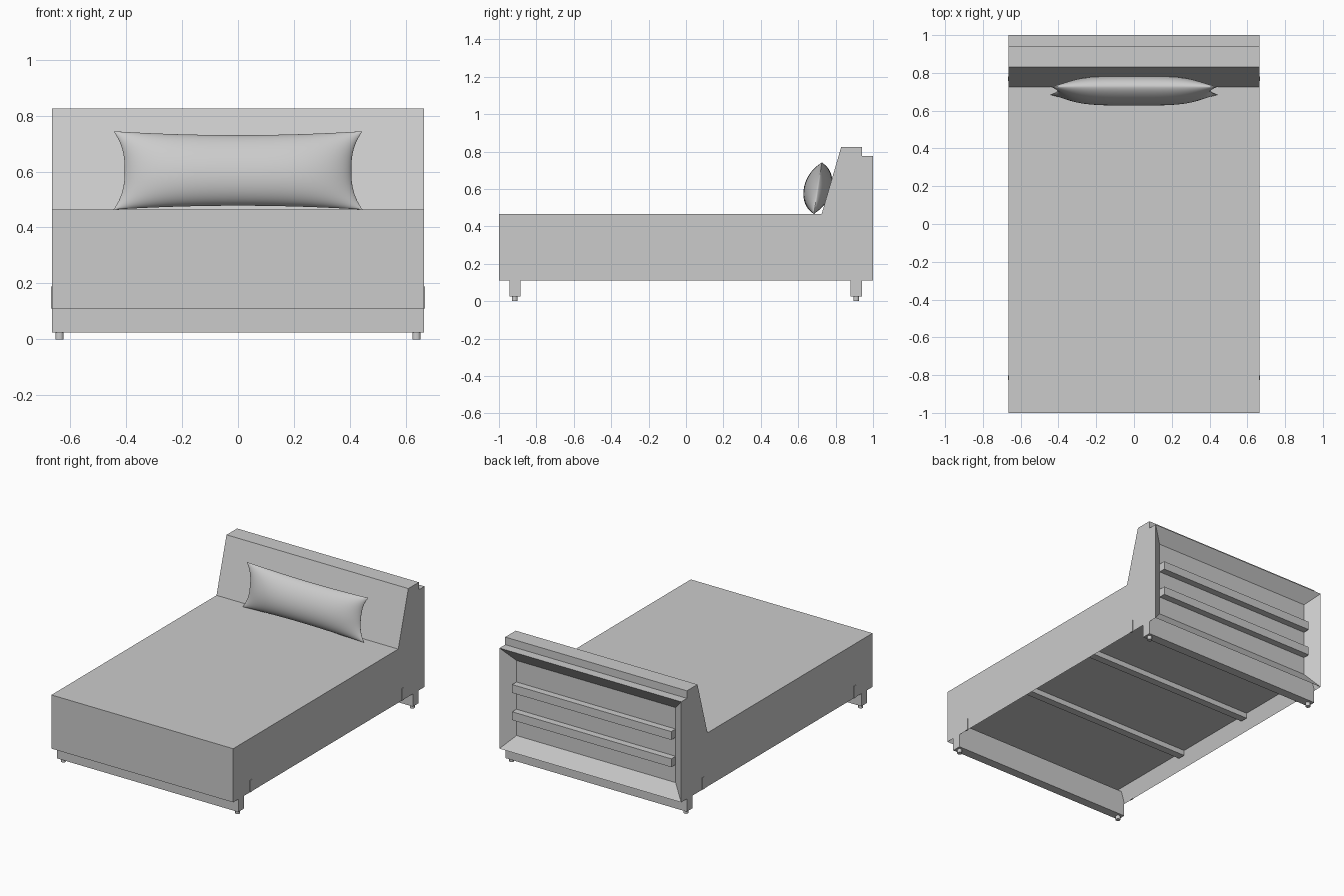
import bpy, bmesh, math
from mathutils import Vector, Matrix

if "Cube" in bpy.data.objects:
    bpy.data.objects.remove(bpy.data.objects["Cube"], do_unlink=True)

grey = bpy.data.materials.new("light_grey")
grey.use_nodes = True
COLOR = (0.6, 0.6, 0.6, 1)
grey.diffuse_color = COLOR
grey.node_tree.nodes["Principled BSDF"].inputs["Base Color"].default_value = COLOR


def finish(bm, name):
    bmesh.ops.recalc_face_normals(bm, faces=bm.faces)
    mesh = bpy.data.meshes.new(name)
    bm.to_mesh(mesh)
    bm.free()
    mesh.materials.append(grey)
    obj = bpy.data.objects.new(name, mesh)
    bpy.context.collection.objects.link(obj)
    return obj


def box(name, x, y, z):
    """Box from (min, max) ranges on each axis."""
    bm = bmesh.new()
    size = [r[1] - r[0] for r in (x, y, z)]
    mid = [(r[0] + r[1]) / 2 for r in (x, y, z)]
    bmesh.ops.create_cube(bm, size=1, matrix=Matrix.Translation(mid) @ Matrix.Diagonal((*size, 1)))
    return finish(bm, name)


def recess(bm, normal, thickness, depth):
    """Inset the face pointing along normal and push it inwards."""
    bm.normal_update()
    normal = Vector(normal)
    face = max((f for f in bm.faces if f.normal.dot(normal) > 0.99), key=lambda f: f.calc_area())
    bmesh.ops.inset_region(bm, faces=[face], thickness=thickness, use_even_offset=True)
    rim = list(face.verts)
    bmesh.ops.translate(bm, verts=rim, vec=-normal * depth)
    return rim


# Bed body with sloped headboard, hollow underside and framed back
W = 0.665
profile = [(-1, 0.11), (1, 0.11), (1, 0.775), (0.94, 0.775),
           (0.94, 0.825), (0.83, 0.825), (0.725, 0.465), (-1, 0.465)]
bm = bmesh.new()
side = bm.faces.new([bm.verts.new((-W, y, z)) for y, z in profile])
ext = bmesh.ops.extrude_face_region(bm, geom=[side])
bmesh.ops.translate(bm, verts=[v for v in ext["geom"] if isinstance(v, bmesh.types.BMVert)],
                    vec=(2 * W, 0, 0))
bmesh.ops.recalc_face_normals(bm, faces=bm.faces)
recess(bm, (0, 1, 0), 0.083, 0.06)
for v in recess(bm, (0, 0, -1), 0.03, 0.1):
    v.co.y = min(v.co.y, 0.93)
finish(bm, "bed_body")

# Slats across the back of the headboard
for i, z in enumerate((0.315, 0.495)):
    box(f"headboard_slat_{i + 1}", (-0.582, 0.582), (0.94, 0.985), (z, z + 0.055))

# Slats under the mattress deck
for i, y in enumerate((-0.3, 0.3)):
    box(f"deck_slat_{i + 1}", (-0.635, 0.635), (y - 0.025, y + 0.025), (0.175, 0.21))

# Runners, their side brackets and feet
for end, y, bracket_y in (("front", -0.915, -0.815), ("back", 0.91, 0.77)):
    box(f"{end}_runner", (-0.664, 0.664), (y - 0.03, y + 0.03), (0.025, 0.19))
    for name, s in (("left", 1), ("right", -1)):
        box(f"{end}_{name}_bracket", sorted((s * 0.66, s * 0.668)),
            (bracket_y - 0.012, bracket_y + 0.012), (0.11, 0.19))
        bm = bmesh.new()
        bmesh.ops.create_cone(bm, cap_ends=True, segments=20, radius1=0.015, radius2=0.015,
                              depth=0.03, matrix=Matrix.Translation((s * 0.638, y, 0.015)))
        finish(bm, f"{end}_{name}_foot")

# Pillow: two bulged sheets joined at the seam, with pulled-out corners
bm = bmesh.new()
for s in (-1, 1):
    sheet = bmesh.ops.create_grid(bm, x_segments=48, y_segments=28, size=1)
    for vert in sheet["verts"]:
        # ease the spacing so rows gather near the seam
        u, v = (math.sin(c * math.pi / 2) for c in vert.co[:2])
        bulge = max(0, 1 - u ** 4) ** 0.7 * max(0, 1 - v * v) ** 0.6
        vert.co = (u * (0.405 + 0.04 * abs(v) ** 2.5),
                   0.705 + 0.022 * v + s * 0.075 * bulge,
                   0.604 + v * (0.126 + 0.014 * u * u))
bmesh.ops.remove_doubles(bm, verts=bm.verts, dist=0.0001)
pillow = finish(bm, "pillow")
bpy.ops.object.select_all(action="DESELECT")
pillow.select_set(True)
bpy.context.view_layer.objects.active = pillow
bpy.ops.object.shade_smooth_by_angle(angle=math.radians(60))
